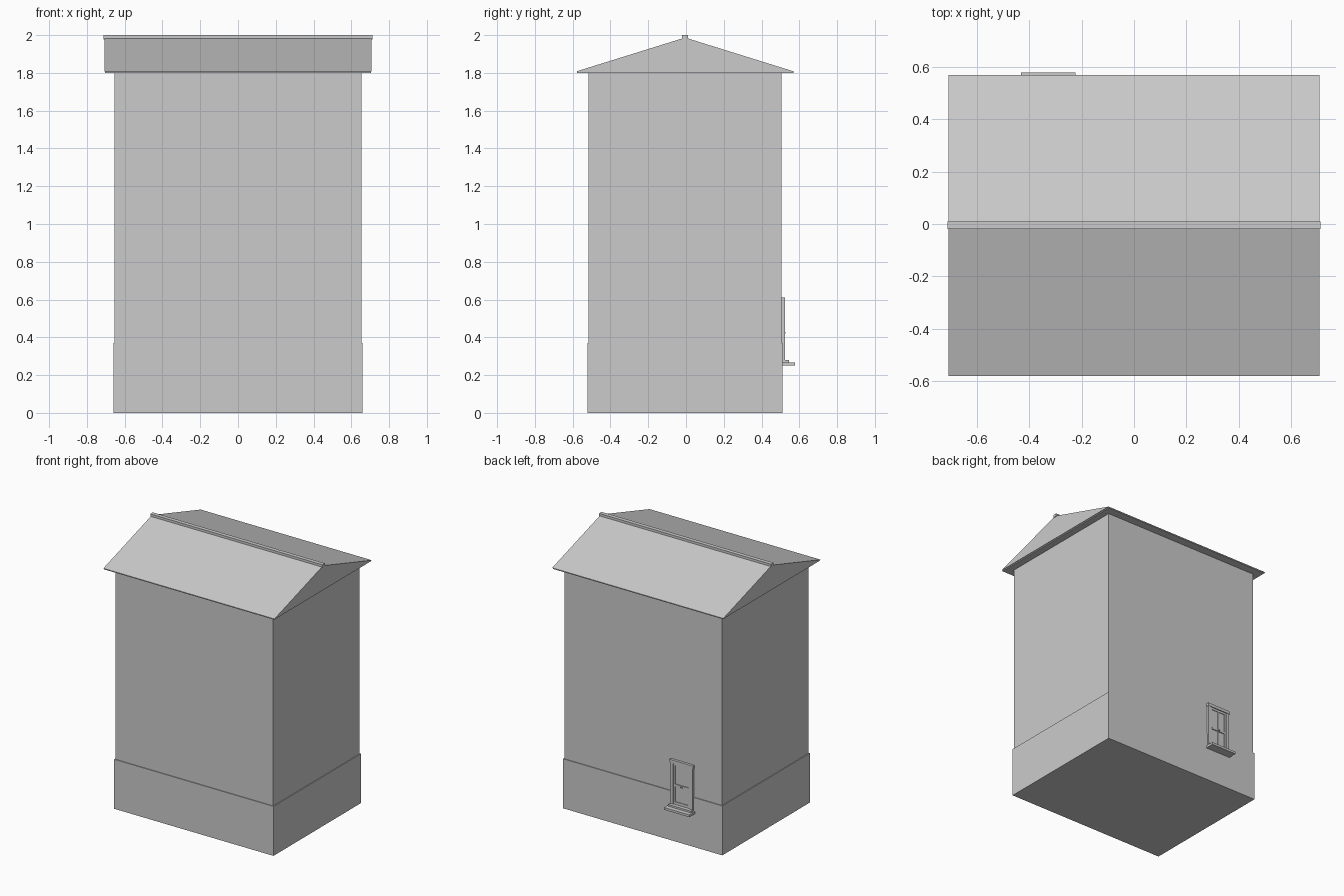
import bpy
import bmesh

cube = bpy.data.objects.get("Cube")
if cube:
    bpy.data.objects.remove(cube, do_unlink=True)

# One plain grey for the whole building
grey = bpy.data.materials.new("light grey")
grey.use_nodes = True
grey.diffuse_color = (0.6, 0.6, 0.6, 1)
grey.node_tree.nodes["Principled BSDF"].inputs["Base Color"].default_value = (0.6, 0.6, 0.6, 1)

MID_Y = -0.005    # depth centre of the walls and roof


def finish(name, bm):
    bmesh.ops.recalc_face_normals(bm, faces=bm.faces)
    mesh = bpy.data.meshes.new(name)
    bm.to_mesh(mesh)
    bm.free()
    mesh.materials.append(grey)
    obj = bpy.data.objects.new(name, mesh)
    bpy.context.collection.objects.link(obj)
    return obj


def box(name, x, y, z):
    """Box from (low, high) ranges on each axis."""
    bm = bmesh.new()
    bmesh.ops.create_cube(bm, size=1)
    for v in bm.verts:
        v.co = [r[0] if c < 0 else r[1] for c, r in zip(v.co, (x, y, z))]
    return finish(name, bm)


def block(name, half_x, half_y, z):
    return box(name, (-half_x, half_x), (MID_Y - half_y, MID_Y + half_y), z)


def extrude_x(name, profile, half_x):
    """Closed (y, z) profile swept along x."""
    bm = bmesh.new()
    face = bm.faces.new([bm.verts.new((-half_x, y, z)) for y, z in profile])
    out = bmesh.ops.extrude_face_region(bm, geom=[face])
    moved = [g for g in out["geom"] if isinstance(g, bmesh.types.BMVert)]
    bmesh.ops.translate(bm, verts=moved, vec=(2 * half_x, 0, 0))
    return finish(name, bm)


# Walls and plinth
block("walls", 0.653, 0.511, (0.0, 1.805))
block("plinth", 0.659, 0.517, (0.0, 0.37))

# Roof: thin eave board, solid gable and ridge cap
block("eave_board", 0.703, 0.573, (1.8, 1.808))
extrude_x("gable_roof", [(MID_Y - 0.575, 1.808), (MID_Y + 0.575, 1.808),
                         (MID_Y, 1.987)], 0.708)
extrude_x("ridge_cap", [(MID_Y - 0.015, 1.978), (MID_Y + 0.015, 1.978),
                        (MID_Y + 0.015, 2.0), (MID_Y - 0.015, 2.0)], 0.712)

# Back window
WX = -0.328       # window centre
WALL = 0.5        # start just inside the wall


def window_part(name, left, right, depth, z):
    return box(name, (WX + left, WX + right), (WALL, depth), z)


window_part("window_sill", -0.104, 0.104, 0.578, (0.25, 0.267))
window_part("sill_step", -0.094, 0.094, 0.545, (0.267, 0.28))
window_part("window_header", -0.097, 0.097, 0.525, (0.588, 0.61))
window_part("window_pane", -0.08, 0.08, 0.5135, (0.28, 0.59))
for side, s in (("left", 1), ("right", -1)):
    edges = sorted((s * 0.07, s * 0.093))
    window_part(side + "_casing", *edges, 0.523, (0.28, 0.59))
    edges = sorted((s * 0.056, s * 0.07))
    window_part(side + "_sash_stile", *edges, 0.518, (0.28, 0.59))
window_part("bottom_sash_rail", -0.056, 0.056, 0.518, (0.28, 0.3))
window_part("top_sash_rail", -0.056, 0.056, 0.518, (0.572, 0.588))
window_part("meeting_rail", -0.056, 0.056, 0.52, (0.417, 0.433))
window_part("glazing_bar", -0.004, 0.004, 0.517, (0.3, 0.572))
window_part("sash_latch", -0.008, 0.008, 0.528, (0.42, 0.428))
